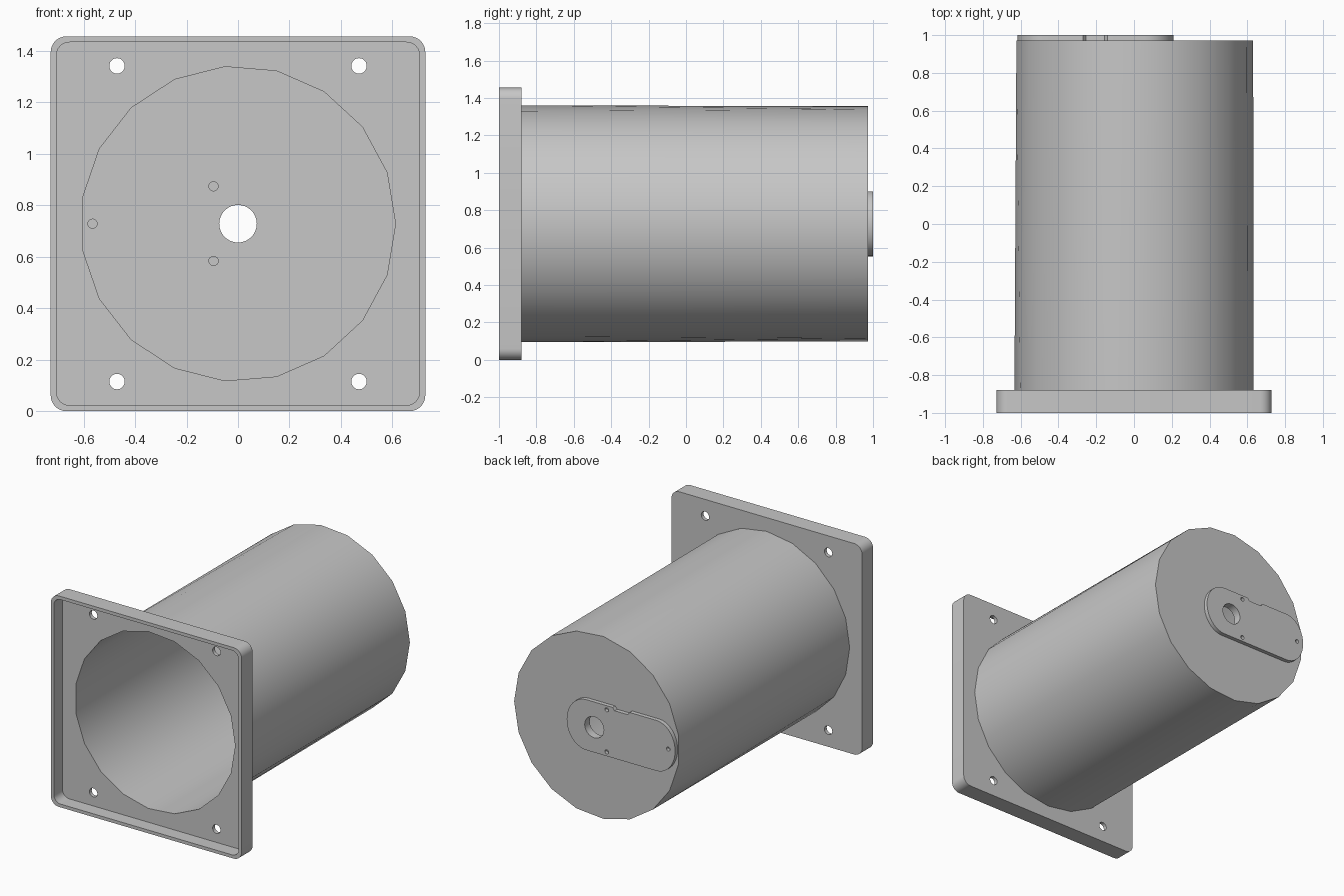
import bpy, bmesh, math

if "Cube" in bpy.data.objects:
    bpy.data.objects.remove(bpy.data.objects["Cube"])

CZ = 0.7275  # height of the tube axis

grey = bpy.data.materials.new("plain_grey")
grey.diffuse_color = (0.57, 0.57, 0.57, 1)
grey.use_nodes = True
grey.node_tree.nodes["Principled BSDF"].inputs["Base Color"].default_value = grey.diffuse_color


def make_object(name, bm):
    bmesh.ops.recalc_face_normals(bm, faces=bm.faces)
    mesh = bpy.data.meshes.new(name)
    bm.to_mesh(mesh)
    bm.free()
    mesh.materials.append(grey)
    ob = bpy.data.objects.new(name, mesh)
    bpy.context.collection.objects.link(ob)
    return ob


def prism(name, pts, y0, y1):
    """Extrude an x/z outline from y0 to y1."""
    bm = bmesh.new()
    face = bm.faces.new([bm.verts.new((x, y0, z)) for x, z in pts])
    ext = bmesh.ops.extrude_face_region(bm, geom=[face])
    verts = [v for v in ext["geom"] if isinstance(v, bmesh.types.BMVert)]
    bmesh.ops.translate(bm, verts=verts, vec=(0, y1 - y0, 0))
    return make_object(name, bm)


def arc(x, z, rx, rz, a0, a1, n):
    return [(x + rx * math.cos(math.radians(a0 + (a1 - a0) * i / n)),
             z + rz * math.sin(math.radians(a0 + (a1 - a0) * i / n)))
            for i in range(n + 1)]


def circle(x, z, r, n=32):
    return arc(x, z, r, r, 0, 360, n)[:-1]


def rounded_square(half, r):
    pts = []
    for k, (sx, sz) in enumerate([(1, 1), (-1, 1), (-1, -1), (1, -1)]):
        pts += arc(sx * (half - r), CZ + sz * (half - r), r, r, 90 * k, 90 * k + 90, 8)
    return pts


def cut(ob, pts, y0, y1):
    """Subtract a prism, then remove the cutter."""
    cutter = prism("cutter", pts, y0, y1)
    cutter.hide_render = True
    mod = ob.modifiers.new("cut", "BOOLEAN")
    mod.operation, mod.solver, mod.object = "DIFFERENCE", "EXACT", cutter
    bpy.context.view_layer.objects.active = ob
    bpy.ops.object.modifier_apply(modifier=mod.name)
    bpy.data.objects.remove(cutter)


BORE = circle(0, CZ, 0.612, 19)
SCREWS = [(-0.095, 0.873), (-0.095, 0.583), (-0.565, CZ)]

# square mounting flange with a recessed front, bore and corner holes
flange = prism("mounting_flange", rounded_square(0.7275, 0.06), -1.0, -0.88)
cut(flange, rounded_square(0.705, 0.05), -1.1, -0.905)
cut(flange, BORE, -1.1, -0.8)
for x in (-0.47, 0.47):
    for z in (-0.613, 0.613):
        cut(flange, circle(x, CZ + z, 0.03), -1.1, -0.8)

# cup-shaped housing: 20 sides at the flange, 19 at the closed end
bm = bmesh.new()
for pts, y in ((circle(0, CZ, 0.633, 20), -0.885), (circle(0, CZ, 0.631, 19), 0.972)):
    for x, z in pts:
        bm.verts.new((x, y, z))
bmesh.ops.convex_hull(bm, input=bm.verts)
bmesh.ops.dissolve_limit(bm, angle_limit=0.001, verts=bm.verts, edges=bm.edges)
housing = make_object("housing", bm)
cut(housing, BORE, -1.1, 0.945)
cut(housing, circle(0, CZ, 0.073), 0.9, 1.1)
for x, z in SCREWS:
    cut(housing, circle(x, z, 0.018, 16), 0.9, 0.964)

# long boss plate on the closed end, with a shallow notch in its top edge
outline = arc(0.06, CZ, 0.15, 0.174, -90, 90, 20)
outline += [(-0.14, CZ + 0.174), (-0.155, CZ + 0.155), (-0.255, CZ + 0.155), (-0.27, CZ + 0.174)]
outline += arc(-0.475, CZ, 0.142, 0.174, 90, 270, 20)
plate = prism("boss_plate", outline, 0.966, 1.0)
cut(plate, circle(0, CZ, 0.073), 0.9, 1.1)
for x, z in SCREWS:
    cut(plate, circle(x, z, 0.014, 16), 0.976, 1.1)

# smooth shading with sharp edges kept
bpy.ops.object.select_all(action="DESELECT")
for ob in (flange, housing, plate):
    ob.select_set(True)
bpy.context.view_layer.objects.active = housing
bpy.ops.object.shade_smooth_by_angle(angle=math.radians(30))
